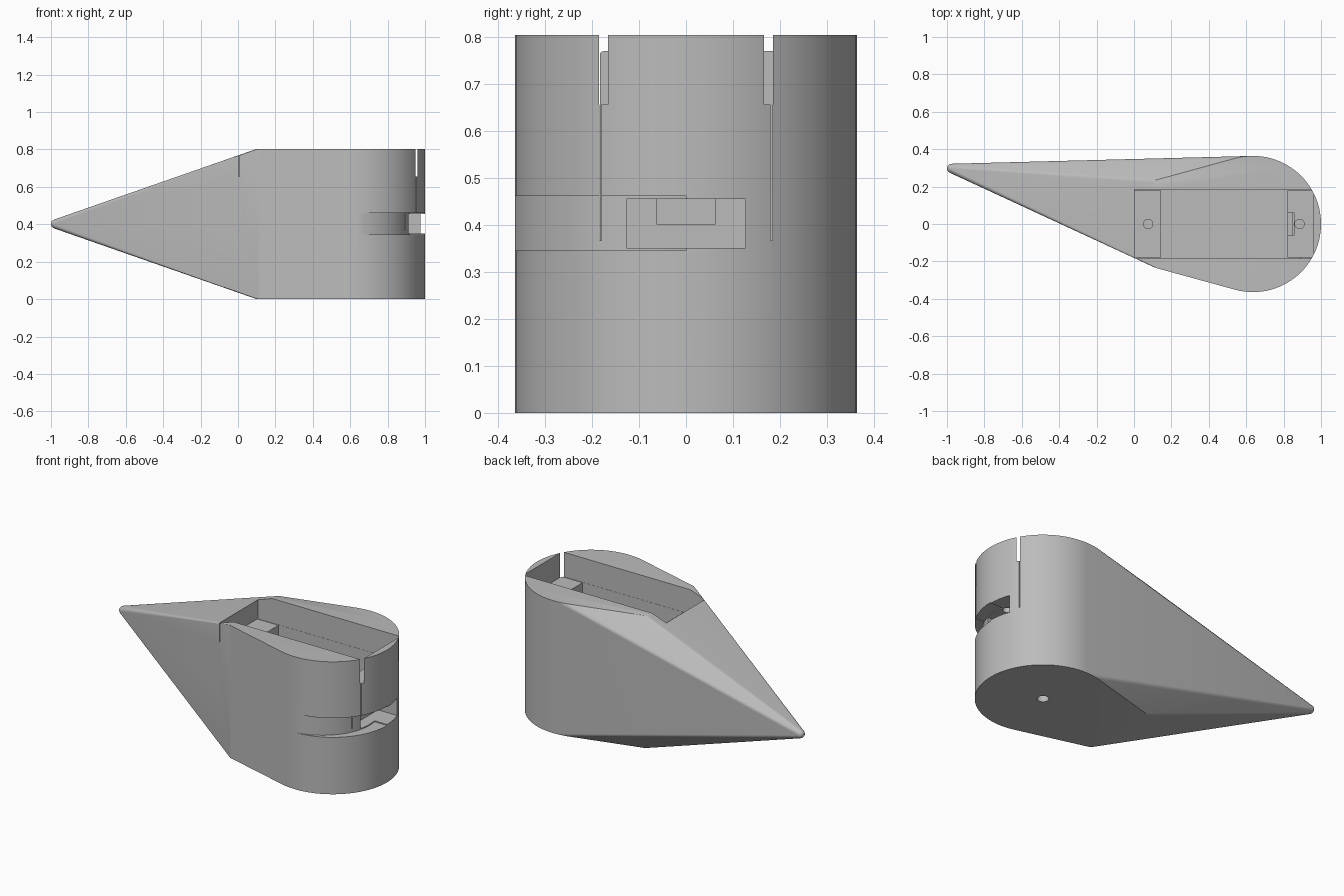
import bpy, bmesh, math
from mathutils import Vector

if "Cube" in bpy.data.objects:
    bpy.data.objects.remove(bpy.data.objects["Cube"], do_unlink=True)

grey = bpy.data.materials.new("plain grey")
grey.use_nodes = True
grey.diffuse_color = (0.5, 0.5, 0.5, 1)
grey.node_tree.nodes["Principled BSDF"].inputs["Base Color"].default_value = (0.5, 0.5, 0.5, 1)

HEIGHT, RADIUS, CX = 0.803, 0.364, 0.636


def make_object(name, bm):
    bmesh.ops.recalc_face_normals(bm, faces=bm.faces)
    mesh = bpy.data.meshes.new(name)
    bm.to_mesh(mesh)
    bm.free()
    mesh.materials.append(grey)
    obj = bpy.data.objects.new(name, mesh)
    bpy.context.collection.objects.link(obj)
    return obj


def circle(cx, cy, r, n):
    return [(cx + r * math.cos(math.tau * i / n), cy + r * math.sin(math.tau * i / n)) for i in range(n)]


def prism(name, outline, z0, z1):
    bm = bmesh.new()
    base = bm.faces.new([bm.verts.new((x, y, z0)) for x, y in outline])
    grown = bmesh.ops.extrude_face_region(bm, geom=[base], use_keep_orig=True)
    top = [v for v in grown["geom"] if isinstance(v, bmesh.types.BMVert)]
    bmesh.ops.translate(bm, verts=top, vec=(0, 0, z1 - z0))
    return make_object(name, bm)


def box(name, x0, x1, y0, y1, z0, z1):
    return prism(name, [(x0, y0), (x1, y0), (x1, y1), (x0, y1)], z0, z1)


# Body: hull of the round end, two rounded shoulders and a small ball tip
bm = bmesh.new()
outline = circle(CX, 0, RADIUS, 96)
for side in (-1, 1):
    outline += circle(0.12, side * 0.215, 0.02, 24)
for x, y in outline:
    for z in (0, HEIGHT):
        bm.verts.new((x, y, z))
tip = bmesh.ops.create_uvsphere(bm, u_segments=24, v_segments=12, radius=0.025)
bmesh.ops.translate(bm, verts=tip["verts"], vec=(-0.975, 0.297, HEIGHT / 2))
for f in list(bm.faces):
    bm.faces.remove(f)
for e in list(bm.edges):
    bm.edges.remove(e)
hull = bmesh.ops.convex_hull(bm, input=bm.verts)
loose = [v for v in bm.verts if not v.link_faces]
bmesh.ops.delete(bm, geom=loose, context="VERTS")
bmesh.ops.dissolve_limit(bm, angle_limit=0.002, verts=bm.verts, edges=bm.edges)
body = make_object("tapered_body", bm)

# Pocket with a ledge at each end and narrow side clearances
SHELF, FLOOR, ABOVE = 0.655, 0.365, 0.95
cutters = [
    box("upper_pocket", 0.003, 0.96, -0.185, 0.185, SHELF, ABOVE),
    box("deep_pocket", 0.145, 0.82, -0.184, 0.184, FLOOR, ABOVE - 0.05),
    box("cable_notch", 0.808, 0.855, -0.062, 0.062, 0.4, ABOVE - 0.1),
]
for side in (-1, 1):
    near, far = sorted((side * 0.1795, side * 0.1835))
    cutters.append(box("side_clearance", 0.004, 0.959, near, far, FLOOR + 0.001, SHELF + 0.05))

# Window in the round end, and the groove that spirals into it
cutters.append(box("end_window", 0.85, 1.1, -0.127, 0.127, 0.351, 0.455))
groove = []
for i in range(25):
    t = i / 24
    a = math.radians(-88 + 88 * t)
    r = RADIUS - 0.085 * t
    groove.append((CX + r * math.cos(a), r * math.sin(a)))
groove += [(1.2, 0), (1.2, -0.5), (CX + 0.013, -0.5)]
cutters.append(prism("spiral_groove", groove, 0.345, 0.461))

# Screw holes in the ledges and a pivot hole underneath
for x, z0 in ((0.075, 0.4), (0.885, 0.4)):
    cutters.append(prism("screw_hole", circle(x, 0, 0.025, 24), z0, SHELF + 0.1))
cutters.append(prism("pivot_hole", circle(CX, 0, 0.032, 24), -0.1, 0.25))

bpy.context.view_layer.objects.active = body
for cutter in cutters:
    cutter.hide_render = True
    mod = body.modifiers.new(cutter.name, "BOOLEAN")
    mod.operation = "DIFFERENCE"
    mod.solver = "EXACT"
    mod.object = cutter
    bpy.ops.object.modifier_apply(modifier=mod.name)
    bpy.data.objects.remove(cutter, do_unlink=True)

bpy.ops.object.select_all(action="DESELECT")
body.select_set(True)
bpy.ops.object.shade_smooth_by_angle(angle=math.radians(25))
